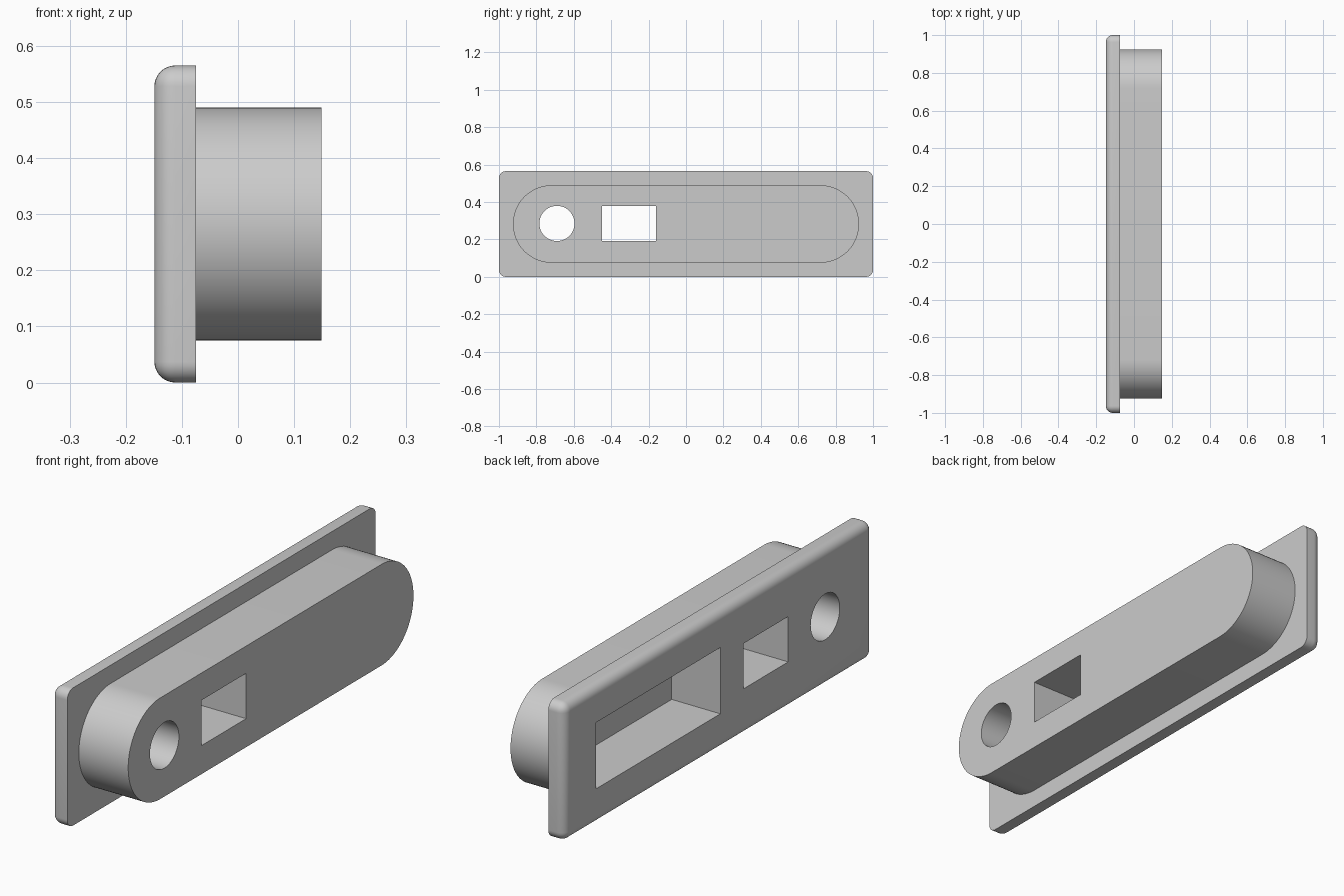
import bpy, bmesh, math
from mathutils import Vector

if "Cube" in bpy.data.objects:
    bpy.data.objects.remove(bpy.data.objects["Cube"])

H, MID = 0.565, 0.2825          # plate height and its middle
X0, XP, X1 = -0.149, -0.075, 0.149  # plate face, plate back, boss end
R = 0.037                       # edge rounding

grey = bpy.data.materials.new("plain grey")
grey.diffuse_color = (0.6, 0.6, 0.6, 1)
grey.use_nodes = True
grey.node_tree.nodes["Principled BSDF"].inputs["Base Color"].default_value = grey.diffuse_color


def finish(name, bm):
    bmesh.ops.recalc_face_normals(bm, faces=bm.faces)
    me = bpy.data.meshes.new(name)
    bm.to_mesh(me)
    bm.free()
    me.materials.append(grey)
    ob = bpy.data.objects.new(name, me)
    bpy.context.collection.objects.link(ob)
    return ob


def prism(name, outline, xa, xb):
    """Extrude a (y, z) outline along x."""
    bm = bmesh.new()
    face = bm.faces.new([bm.verts.new((xa, y, z)) for y, z in outline])
    ext = bmesh.ops.extrude_face_region(bm, geom=[face])["geom"]
    bmesh.ops.translate(bm, vec=(xb - xa, 0, 0),
                        verts=[g for g in ext if isinstance(g, bmesh.types.BMVert)])
    return finish(name, bm)


def rect(y0, y1, z0, z1):
    return [(y0, z0), (y1, z0), (y1, z1), (y0, z1)]


def arc(cy, cz, r, a0, a1, n):
    return [(cy + r * math.cos(math.radians(a0 + (a1 - a0) * i / n)),
             cz + r * math.sin(math.radians(a0 + (a1 - a0) * i / n))) for i in range(n + 1)]


# Face plate: rounded corners and rounded outer edge, sharp back edge
bm = bmesh.new()
bmesh.ops.create_cube(bm, size=1)
for v in bm.verts:
    v.co = Vector(((X0 + XP) / 2 + v.co.x * (XP - X0), v.co.y * 2, MID + v.co.z * H))
edges = [e for e in bm.edges if min(v.co.x for v in e.verts) < X0 + 0.01]
bmesh.ops.bevel(bm, geom=edges, offset=R, offset_type='OFFSET', segments=8,
                profile=0.5, affect='EDGES', clamp_overlap=True)
plate = finish("face_plate", bm)

# Stadium-shaped boss behind the plate
r = 0.2075
boss = prism("boss", arc(0.925 - r, MID, r, -90, 90, 40)
             + arc(r - 0.925, MID, r, 90, 270, 40), XP - 0.02, X1)

# Cutters: round hole, square hole, blind pocket
cutters = [
    prism("round_hole_cutter", arc(-0.69, MID + 0.003, 0.094, 0, 352.5, 47), -0.3, 0.3),
    prism("square_hole_cutter", rect(-0.45, -0.16, 0.192, 0.378), -0.3, 0.3),
    prism("pocket_cutter", rect(-0.01, 0.795, 0.147, 0.419), -0.3, 0.072),
]

# Join and cut
for tool, op in [(boss, 'UNION')] + [(c, 'DIFFERENCE') for c in cutters]:
    mod = plate.modifiers.new(tool.name, 'BOOLEAN')
    mod.operation, mod.solver, mod.object = op, 'EXACT', tool
bpy.ops.object.select_all(action='DESELECT')
bpy.context.view_layer.objects.active = plate
plate.select_set(True)
for mod in list(plate.modifiers):
    bpy.ops.object.modifier_apply(modifier=mod.name)
for tool in [boss] + cutters:
    bpy.data.objects.remove(tool, do_unlink=True)
plate.name = "plate_with_boss"
bpy.ops.object.shade_smooth_by_angle(angle=math.radians(30))
